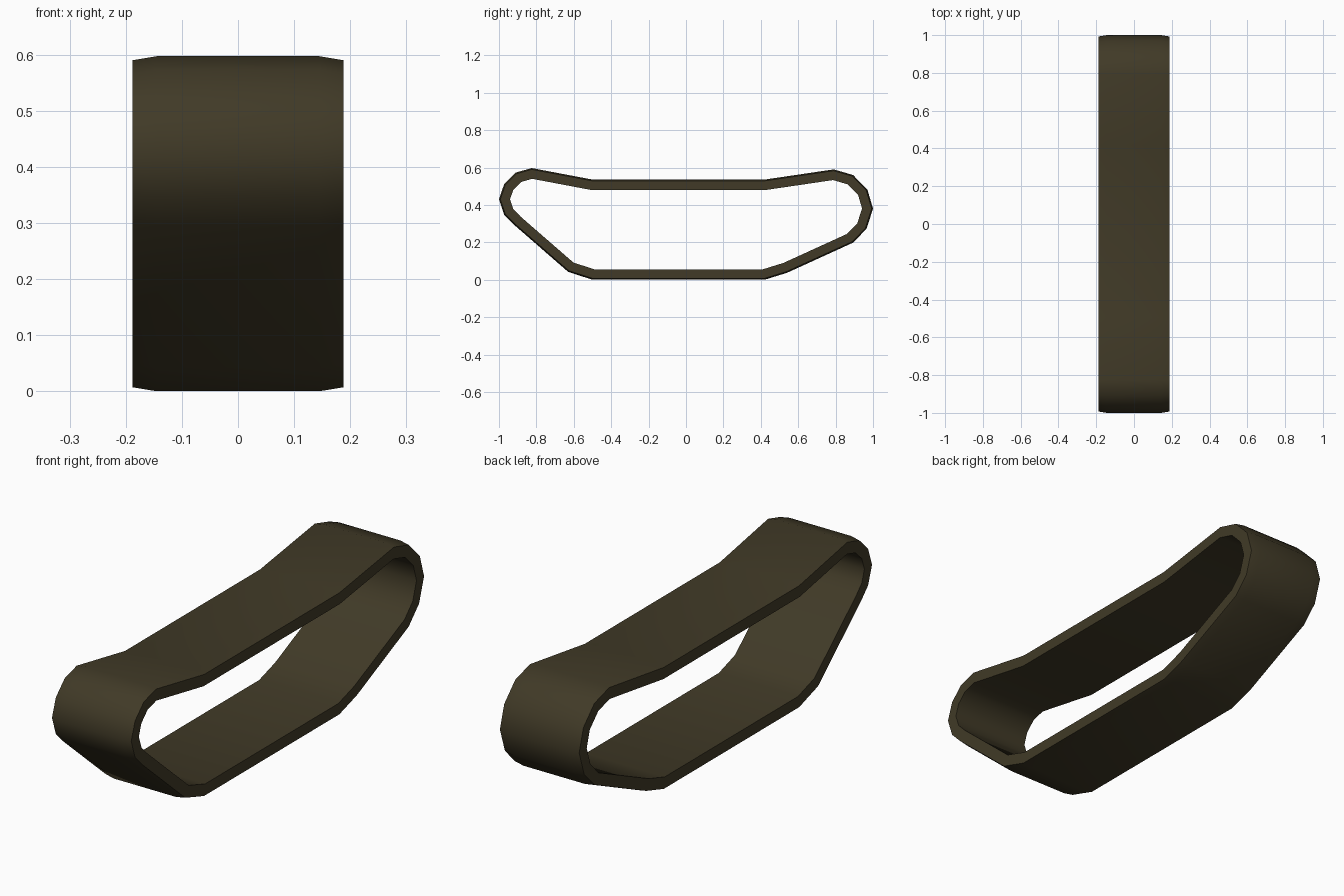
import bpy, bmesh, math
from mathutils import Vector

if "Cube" in bpy.data.objects:
    bpy.data.objects.remove(bpy.data.objects["Cube"])

# side profile of the belt's outer crown (y, z), counter-clockwise
OUTER = [(-0.50, 0.0), (0.42, 0.0), (0.54, 0.037), (0.893, 0.198), (0.965, 0.272),
         (1.0, 0.38), (0.97, 0.482), (0.893, 0.56), (0.79, 0.59), (0.417, 0.535),
         (-0.497, 0.535), (-0.825, 0.597), (-0.91, 0.573), (-0.972, 0.512),
         (-1.0, 0.43), (-0.972, 0.347), (-0.922, 0.296), (-0.63, 0.042)]


def inset(points, d):
    """Move every side of the closed profile inward by d."""
    out = []
    n = len(points)
    for i in range(n):
        a, b, c = (Vector(points[(i + k) % n]) for k in (-1, 0, 1))
        e1, e2 = (b - a).normalized(), (c - b).normalized()
        n1, n2 = Vector((-e1.y, e1.x)), Vector((-e2.y, e2.x))
        m = (n1 + n2).normalized()
        out.append(b + m * (d / m.dot(n1)))
    return out


# band cross-section: (x, inset depth), crowned outside, flat inside
SECTION = [(-0.188, 0.007), (-0.145, 0.0), (0.145, 0.0), (0.188, 0.007),
           (0.188, 0.056), (-0.188, 0.056)]

bm = bmesh.new()
rings = [[bm.verts.new((x, p[0], p[1])) for p in inset(OUTER, d)] for x, d in SECTION]
for r in range(len(rings)):
    a, b = rings[r], rings[(r + 1) % len(rings)]
    for i in range(len(a)):
        j = (i + 1) % len(a)
        bm.faces.new((a[i], a[j], b[j], b[i]))
bmesh.ops.recalc_face_normals(bm, faces=bm.faces)
mesh = bpy.data.meshes.new("track_belt")
bm.to_mesh(mesh)
bm.free()

# track belt
belt = bpy.data.objects.new("track_belt", mesh)
bpy.context.collection.objects.link(belt)
rubber = bpy.data.materials.new("dark olive rubber")
rubber.diffuse_color = (0.052, 0.042, 0.02, 1)
rubber.use_nodes = True
rubber.node_tree.nodes["Principled BSDF"].inputs["Base Color"].default_value = rubber.diffuse_color
mesh.materials.append(rubber)

bpy.context.view_layer.objects.active = belt
belt.select_set(True)
bpy.ops.object.shade_smooth_by_angle(angle=math.radians(50))
